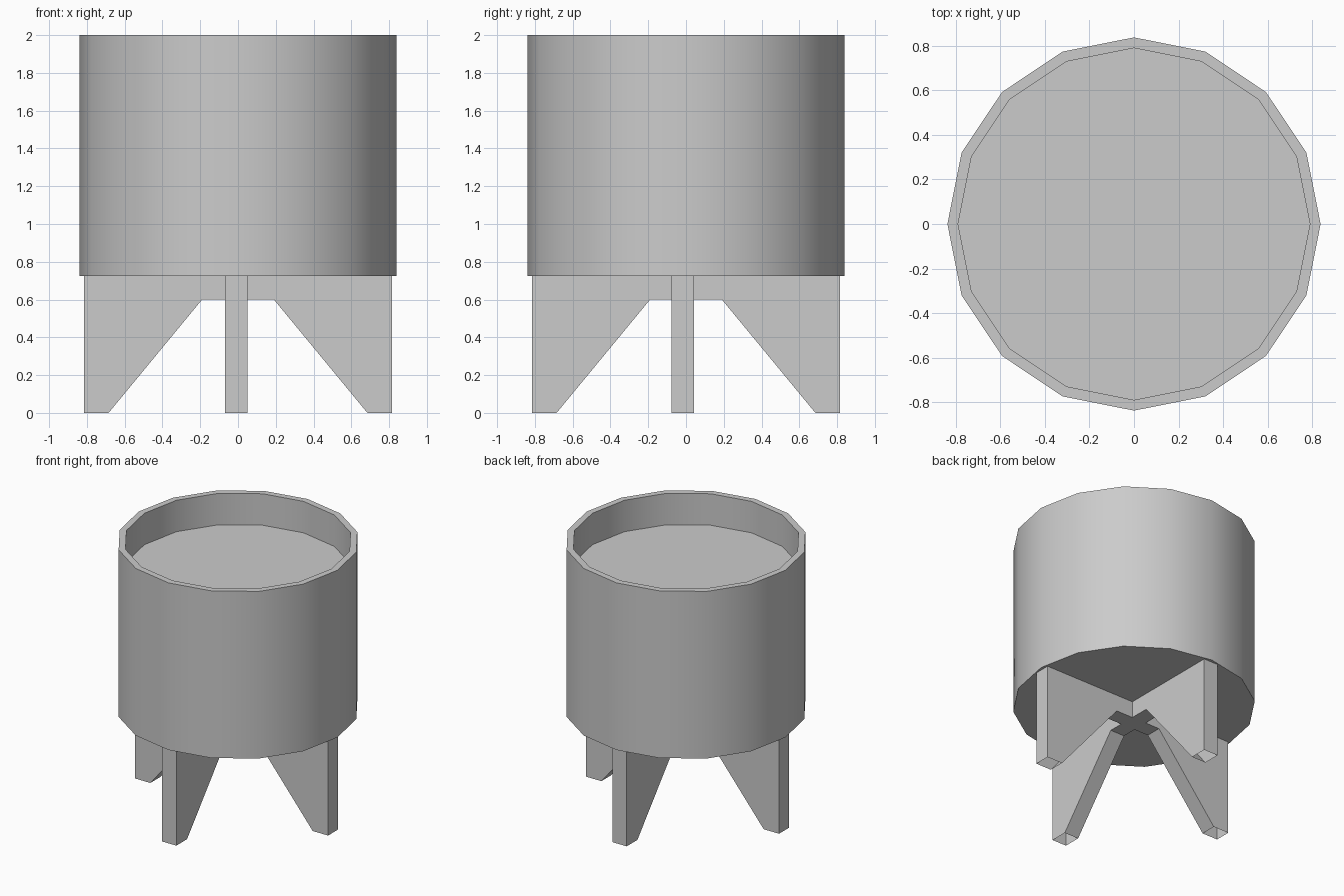
import bpy
import bmesh
import math

cube = bpy.data.objects.get("Cube")
if cube:
    bpy.data.objects.remove(cube, do_unlink=True)

SIDES = 16
LEG_TOP = 0.725

grey = bpy.data.materials.new("plain_grey")
grey.use_nodes = True
colour = (0.6, 0.6, 0.6, 1)
grey.diffuse_color = colour
grey.node_tree.nodes["Principled BSDF"].inputs["Base Color"].default_value = colour


def finish(name, bm):
    bmesh.ops.recalc_face_normals(bm, faces=bm.faces)
    mesh = bpy.data.meshes.new(name)
    bm.to_mesh(mesh)
    bm.free()
    mesh.materials.append(grey)
    obj = bpy.data.objects.new(name, mesh)
    bpy.context.collection.objects.link(obj)
    return obj


def ring(bm, radius, z):
    step = math.tau / SIDES
    return [bm.verts.new((radius * math.cos(i * step), radius * math.sin(i * step), z))
            for i in range(SIDES)]


# Pot: outer wall, rim, inner wall and recessed soil level, closed at both ends
bm = bmesh.new()
rings = [ring(bm, r, z) for r, z in
         ((0.838, LEG_TOP), (0.838, 2.0), (0.79, 2.0), (0.79, 1.76))]
for a, b in zip(rings, rings[1:]):
    for i in range(SIDES):
        j = (i + 1) % SIDES
        bm.faces.new((a[i], a[j], b[j], b[i]))
bm.faces.new(rings[0])
bm.faces.new(rings[-1])
pot = finish("pot", bm)
bpy.ops.object.select_all(action="DESELECT")
pot.select_set(True)
bpy.context.view_layer.objects.active = pot
bpy.ops.object.shade_smooth_by_angle(angle=math.radians(30))


# Stand: two crossed boards, each cut to a pair of tapered legs with open feet
def leg_board(name, along_x, offset):
    half = [(0.815, LEG_TOP), (0.815, 0), (0.685, 0), (0.19, 0.6)]
    profile = half + [(-u, z) for u, z in reversed(half)]
    bm = bmesh.new()
    sides = []
    for v in (offset - 0.06, offset + 0.06):
        sides.append([bm.verts.new((u, v, z) if along_x else (v, u, z))
                      for u, z in profile])
        bm.faces.new(sides[-1])
    near, far = sides
    for i in range(len(profile)):
        j = (i + 1) % len(profile)
        bm.faces.new((near[i], near[j], far[j], far[i]))
    bmesh.ops.recalc_face_normals(bm, faces=bm.faces)
    feet = [f for f in bm.faces if all(v.co.z < 0.01 for v in f.verts)]
    bmesh.ops.delete(bm, geom=feet, context="FACES_ONLY")
    finish(name, bm)


leg_board("side_legs", True, -0.018)
leg_board("front_back_legs", False, -0.01)
